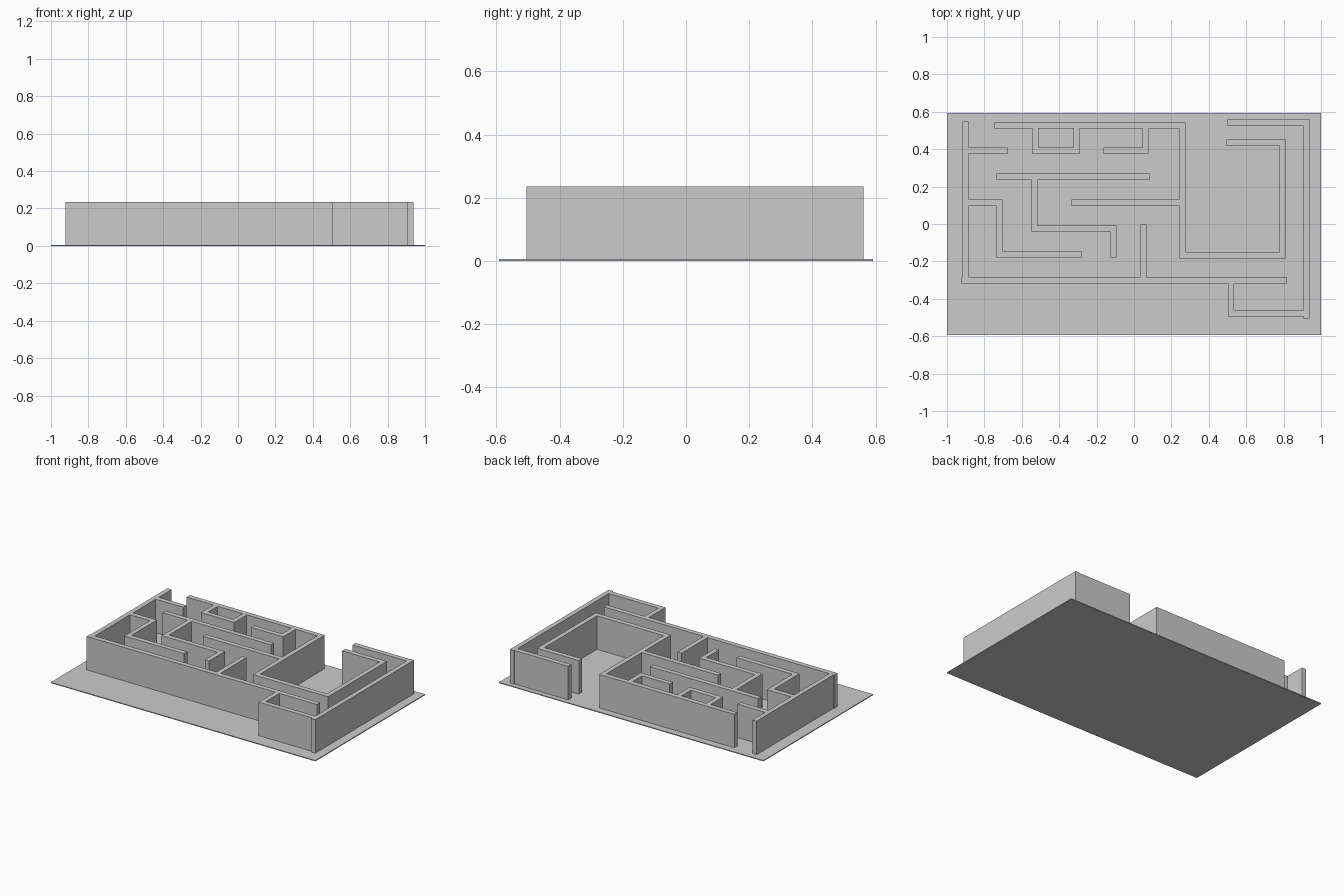
import bpy, bmesh

if "Cube" in bpy.data.objects:
    bpy.data.objects.remove(bpy.data.objects["Cube"])

BASE_Z, TOP_Z = 0.006, 0.235
HX, HY = 0.016, 0.017      # half thickness of walls running along y / along x


def mesh_object(name, bm):
    bmesh.ops.recalc_face_normals(bm, faces=bm.faces)
    me = bpy.data.meshes.new(name)
    bm.to_mesh(me)
    bm.free()
    ob = bpy.data.objects.new(name, me)
    bpy.context.collection.objects.link(ob)
    return ob


def wall_group(name, paths):
    """Merge right-angled centreline paths into one clean extruded solid."""
    rects = []
    for p in paths:
        for (ax, ay), (bx, by) in zip(p, p[1:]):
            rects.append([round(v, 4) for v in (
                min(ax, bx) - HX, max(ax, bx) + HX,
                min(ay, by) - HY, max(ay, by) + HY)])
    xs = sorted({v for r in rects for v in r[:2]})
    ys = sorted({v for r in rects for v in r[2:]})
    bm = bmesh.new()
    verts = {}

    def vert(i, j):
        if (i, j) not in verts:
            verts[i, j] = bm.verts.new((xs[i], ys[j], BASE_Z))
        return verts[i, j]

    for i in range(len(xs) - 1):
        for j in range(len(ys) - 1):
            cx, cy = (xs[i] + xs[i + 1]) / 2, (ys[j] + ys[j + 1]) / 2
            if any(r[0] < cx < r[1] and r[2] < cy < r[3] for r in rects):
                bm.faces.new((vert(i, j), vert(i + 1, j),
                              vert(i + 1, j + 1), vert(i, j + 1)))
    res = bmesh.ops.extrude_face_region(bm, geom=bm.faces[:], use_keep_orig=True)
    up = [g for g in res["geom"] if isinstance(g, bmesh.types.BMVert)]
    bmesh.ops.translate(bm, verts=up, vec=(0, 0, TOP_Z - BASE_Z))
    bmesh.ops.recalc_face_normals(bm, faces=bm.faces)
    bmesh.ops.dissolve_limit(bm, angle_limit=0.01, verts=bm.verts[:], edges=bm.edges[:])
    bmesh.ops.triangulate(bm, faces=[f for f in bm.faces if len(f.verts) > 4])
    return mesh_object(name, bm)


# Thin base plate
bm = bmesh.new()
bmesh.ops.create_cube(bm, size=1)
bmesh.ops.scale(bm, vec=(2, 1.185, BASE_Z), verts=bm.verts)
bmesh.ops.translate(bm, vec=(0, 0, BASE_Z / 2), verts=bm.verts)
mesh_object("base_plate", bm)

# Left and front outer wall with its inner branches
wall_group("left_front_walls", [
    [(-0.901, 0.53), (-0.901, -0.3)],
    [(-0.906, -0.3), (0.803, -0.3)],
    [(-0.901, 0.392), (-0.693, 0.392)],
    [(-0.901, 0.114), (-0.719, 0.114), (-0.719, -0.161), (-0.298, -0.161)],
    [(0.051, -0.3), (0.051, -0.02)],
    # small front right loop joining the right outer wall
    [(0.518, -0.3), (0.518, -0.478), (0.923, -0.478)],
    [(0.923, -0.488), (0.923, 0.545)],
    [(0.923, 0.541), (0.516, 0.541)],
])

# Back wall, its hanging cells and the large right room
wall_group("back_and_room_walls", [
    [(-0.73, 0.527), (0.259, 0.527), (0.259, -0.168), (0.795, -0.168),
     (0.795, 0.434), (0.511, 0.434)],
    [(-0.527, 0.527), (-0.527, 0.392), (-0.307, 0.392), (-0.307, 0.527)],
    [(0.062, 0.527), (0.062, 0.392), (-0.147, 0.392)],
    [(0.259, 0.114), (-0.318, 0.114)],
])

# Free-standing central walls
wall_group("central_walls", [
    [(-0.719, 0.253), (0.067, 0.253)],
    [(-0.532, 0.253), (-0.532, -0.024), (-0.11, -0.024), (-0.11, -0.161)],
])
